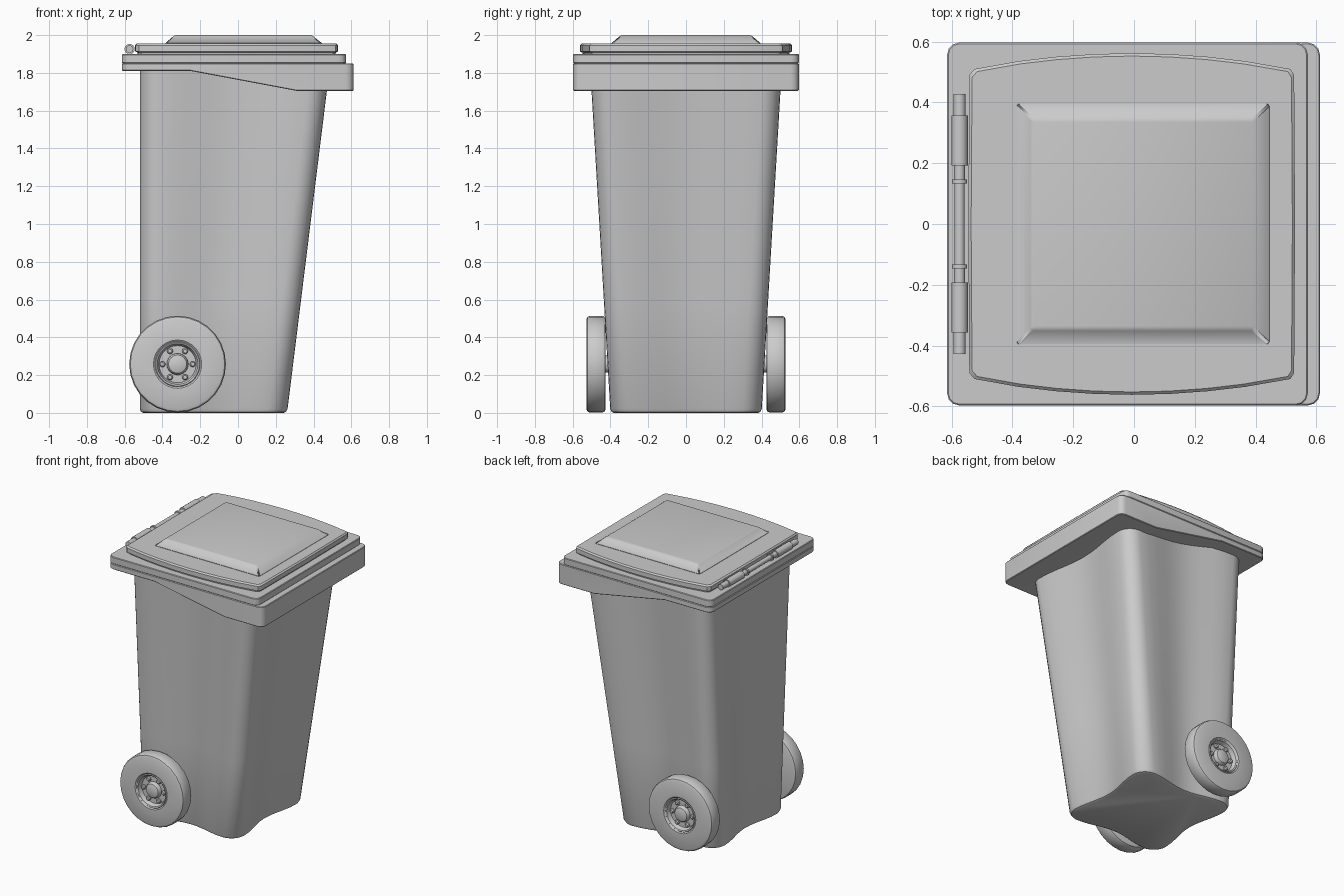
import bpy, bmesh
from math import pi, sin, cos, radians
from mathutils import Matrix, Vector

if "Cube" in bpy.data.objects:
    bpy.data.objects.remove(bpy.data.objects["Cube"])


def finish(bm, name, bevel=0.0, segments=2, angle=35):
    bmesh.ops.recalc_face_normals(bm, faces=bm.faces)
    me = bpy.data.meshes.new(name)
    bm.to_mesh(me)
    bm.free()
    ob = bpy.data.objects.new(name, me)
    bpy.context.collection.objects.link(ob)
    if bevel:
        m = ob.modifiers.new("bevel", 'BEVEL')
        m.width, m.segments, m.limit_method = bevel, segments, 'ANGLE'
        m.angle_limit = radians(40)
    bpy.ops.object.select_all(action='DESELECT')
    ob.select_set(True)
    bpy.context.view_layer.objects.active = ob
    bpy.ops.object.shade_smooth_by_angle(angle=radians(angle))
    return ob


def loft(rings):
    """Skin a stack of equal-length closed rings and cap both ends."""
    bm = bmesh.new()
    vs = [[bm.verts.new(p) for p in r] for r in rings]
    for a, b in zip(vs, vs[1:]):
        for i in range(len(a)):
            j = (i + 1) % len(a)
            bm.faces.new((a[i], a[j], b[j], b[i]))
    bm.faces.new(vs[0][::-1])
    bm.faces.new(vs[-1])
    return bm


def lathe_y(bm, profile, center, sides, side=1):
    """Spin (radius, y) points round a y-parallel axis."""
    vs = [bm.verts.new((center[0] + r, side * y, center[1])) for r, y in profile]
    es = [bm.edges.new(p) for p in zip(vs, vs[1:])]
    bmesh.ops.spin(bm, geom=vs + es, cent=(center[0], 0, center[1]), axis=(0, 1, 0),
                   angle=2 * pi, steps=sides, use_merge=True)
    bmesh.ops.remove_doubles(bm, verts=bm.verts, dist=1e-5)


# Tapered body: rounded rectangle section with dished sides
def section(x0, x1, hy, z, r=0.10, dent=0.045, n=10, k=6):
    corners = [(x1 - r, hy - r), (x0 + r, hy - r), (x0 + r, r - hy), (x1 - r, r - hy)]
    pts = []
    for c in range(4):
        for i in range(k + 1):
            a = pi / 2 * (c + i / k)
            pts.append(Vector((corners[c][0] + r * cos(a), corners[c][1] + r * sin(a), z)))
        a = pi / 2 * (c + 1)
        nrm, nxt = Vector((cos(a), sin(a), 0)), corners[(c + 1) % 4]
        end = Vector((nxt[0], nxt[1], z)) + nrm * r
        start = pts[-1].copy()
        for i in range(1, n):
            t = i / n
            pts.append(start.lerp(end, t) - nrm * dent * sin(pi * t) ** 2)
    return pts


def body_ring(z, inset=0.0):
    t = z / 1.7
    return section(-0.52 + inset, 0.26 + 0.21 * t - inset, 0.40 + 0.10 * t - inset, z)


finish(loft([body_ring(0, 0.018), body_ring(0.006, 0.006), body_ring(0.022),
             body_ring(0.6), body_ring(1.2), body_ring(1.84)]), "bin_body")


# Rim: side profiles extruded across y with rounded upright corners
def slab(name, profile, hy):
    bm = loft([[(x, y, z) for x, z in profile] for y in (-hy, hy)])
    upright = [e for e in bm.edges
               if abs(e.verts[0].co.x - e.verts[1].co.x) < 1e-5
               and abs(e.verts[0].co.y - e.verts[1].co.y) < 1e-5]
    bmesh.ops.bevel(bm, geom=upright, offset=0.04, segments=3, profile=0.5,
                    affect='EDGES')
    return finish(bm, name, 0.004, 1)


slab("rim_skirt", [(-0.615, 1.81), (-0.25, 1.81), (0.31, 1.705), (0.612, 1.705),
                   (0.612, 1.85), (-0.615, 1.85)], 0.597)
slab("rim_top", [(-0.615, 1.85), (0.572, 1.85), (0.572, 1.90), (-0.615, 1.90)], 0.597)


# Lid plate with bowed sides
def lid_ring(z, inset=0.0):
    half = [(-0.545, 0.0), (-0.542, 0.49), (-0.525, 0.51)]
    for i in range(1, 8):
        u = -1 + i / 4
        half.append((-0.007 + 0.50 * u, 0.562 - 0.047 * u * u))
    half += [(0.515, 0.51), (0.527, 0.49), (0.53, 0.0)]
    pts = half + [(x, -y) for x, y in half[-2:0:-1]]
    return [(x * (1 - inset / 0.54), y * (1 - inset / 0.54), z) for x, y in pts]


finish(loft([lid_ring(1.895, 0.015), lid_ring(1.908, 0.012), lid_ring(1.914),
             lid_ring(1.946), lid_ring(1.955, 0.009)]), "lid")


# Raised panel on the lid
def rect(x0, x1, hy, z):
    return [(x0, -hy, z), (x1, -hy, z), (x1, hy, z), (x0, hy, z)]


finish(loft([rect(-0.39, 0.45, 0.40, 1.95), rect(-0.385, 0.445, 0.395, 1.957),
             rect(-0.335, 0.39, 0.345, 2.0)]), "lid_panel", 0.015, 3, 50)

# Hinge: one stepped rod, mirrored in y
half = [(0.017, 0), (0.017, 0.133), (0.025, 0.133), (0.025, 0.146), (0.018, 0.146),
        (0.018, 0.192), (0.027, 0.192), (0.027, 0.357), (0.020, 0.357),
        (0.020, 0.428), (0, 0.428)]
bm = bmesh.new()
lathe_y(bm, [(r, -y) for r, y in half[:0:-1]] + half, (-0.574, 1.926), 16)
finish(bm, "hinge_rod")

# Wheels with hub and bolts
WX, WZ = -0.32, 0.258
tire = [(0.0, 0.425), (0.235, 0.425), (0.250, 0.430), (0.256, 0.442), (0.256, 0.510),
        (0.250, 0.522), (0.235, 0.528), (0.128, 0.528), (0.120, 0.522), (0.116, 0.526),
        (0.108, 0.522), (0.098, 0.492), (0.0, 0.492)]
hub = [(0.058, 0.485), (0.056, 0.505), (0.048, 0.518), (0.030, 0.524), (0, 0.526)]
bolt = [(0.016, 0.485), (0.016, 0.504), (0.010, 0.510), (0, 0.510)]
for side, tag in ((-1, "front"), (1, "back")):
    bm = bmesh.new()
    lathe_y(bm, tire, (WX, WZ), 28, side)
    finish(bm, tag + "_wheel")
    bm = bmesh.new()
    lathe_y(bm, hub, (WX, WZ), 24, side)
    for i in range(6):
        a = i * pi / 3
        lathe_y(bm, bolt, (WX + 0.08 * cos(a), WZ + 0.08 * sin(a)), 10, side)
    finish(bm, tag + "_hub_and_bolts")

# Axle through the body
bm = bmesh.new()
lathe_y(bm, [(0, -0.43), (0.045, -0.43), (0.045, 0.43), (0, 0.43)], (WX, WZ), 20)
finish(bm, "axle")
